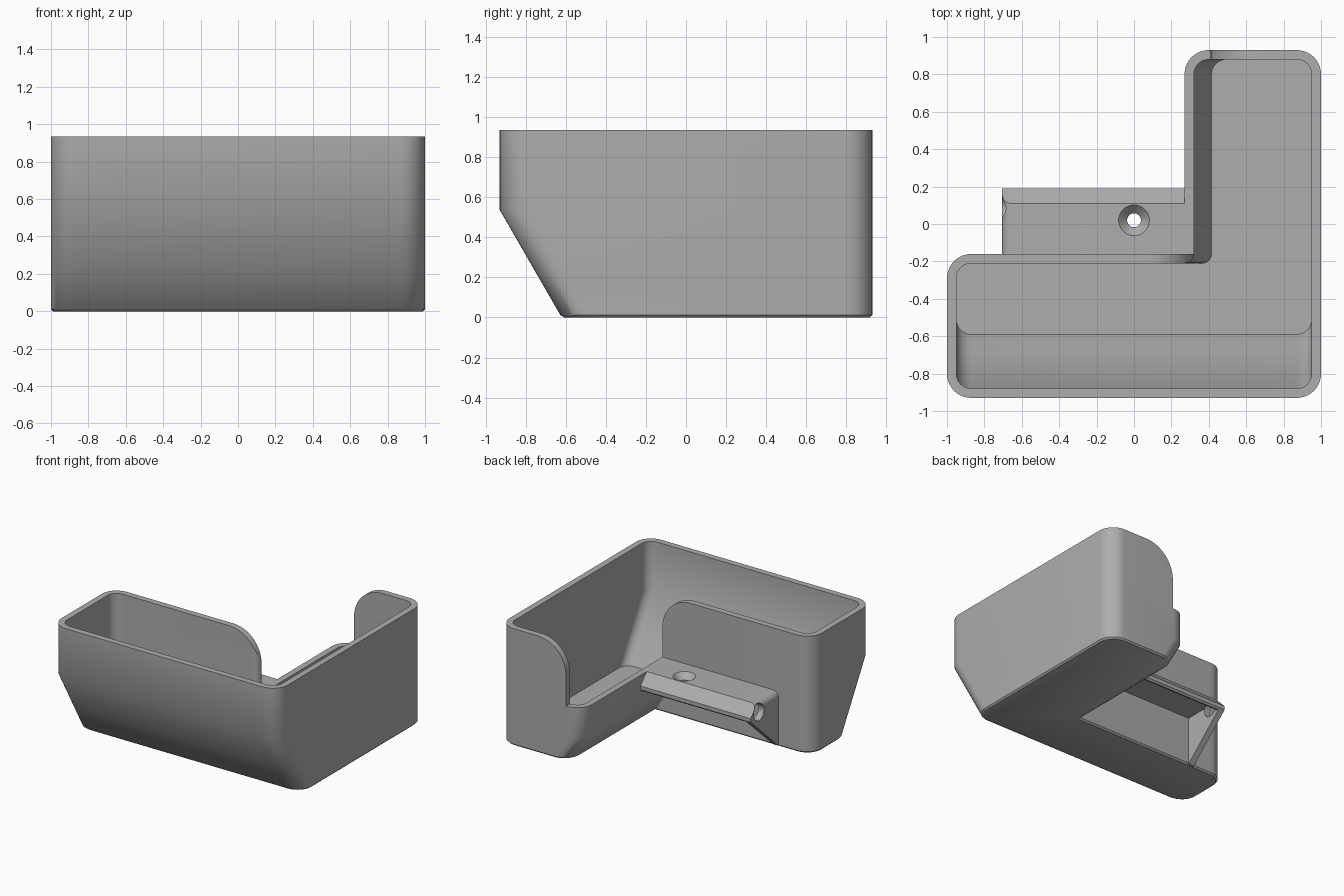
import bpy, bmesh, math
from mathutils import Vector

cube = bpy.data.objects.get("Cube")
if cube:
    bpy.data.objects.remove(cube)

grey = bpy.data.materials.new("plain_grey")
grey.use_nodes = True
grey.diffuse_color = (0.42, 0.42, 0.42, 1)
grey.node_tree.nodes["Principled BSDF"].inputs["Base Color"].default_value = grey.diffuse_color

WALL, TOP, LEDGE, LEAN = 0.05, 0.935, 0.44, math.tan(math.radians(30))
SLANT = WALL / math.cos(math.radians(30))


def make(name, bm):
    bmesh.ops.recalc_face_normals(bm, faces=bm.faces)
    mesh = bpy.data.meshes.new(name)
    bm.to_mesh(mesh)
    bm.free()
    mesh.materials.append(grey)
    obj = bpy.data.objects.new(name, mesh)
    bpy.context.collection.objects.link(obj)
    return obj


def loft(name, rings):
    bm = bmesh.new()
    loops = [[bm.verts.new(p) for p in ring] for ring in rings]
    n = len(loops[0])
    for a, b in zip(loops, loops[1:]):
        for i in range(n):
            j = (i + 1) % n
            bm.faces.new((a[i], a[j], b[j], b[i]))
    bm.faces.new(loops[0][::-1])
    bm.faces.new(loops[-1])
    return make(name, bm)


def prism(name, profile, axis, start, end):
    """Extrude a profile along x (profile is y,z) or along y (profile is x,z)."""
    place = (lambda d, a, b: (d, a, b)) if axis == "x" else (lambda d, a, b: (a, d, b))
    return loft(name, [[place(d, a, b) for a, b in profile] for d in (start, end)])


def cone(name, r1, r2, z1, z2, x, y):
    ring = lambda r, z: [(x + r * math.cos(t * math.tau / 48), y + r * math.sin(t * math.tau / 48), z)
                         for t in range(48)]
    return loft(name, [ring(r1, z1), ring(r2, z2)])


def arc(cx, cz, r, start, end, n=16):
    angles = [math.radians(start + (end - start) * i / n) for i in range(n + 1)]
    return [(cx + r * math.cos(a), cz + r * math.sin(a)) for a in angles]


def cut(obj, cutter):
    cutter.hide_render = True
    mod = obj.modifiers.new("cut", "BOOLEAN")
    mod.operation = "DIFFERENCE"
    mod.solver = "EXACT"
    mod.object = cutter
    bpy.context.view_layer.objects.active = obj
    bpy.ops.object.modifier_apply(modifier=mod.name)
    bpy.data.objects.remove(cutter)


def smooth(obj):
    bpy.ops.object.select_all(action="DESELECT")
    obj.select_set(True)
    bpy.context.view_layer.objects.active = obj
    bpy.ops.object.shade_smooth_by_angle(angle=math.radians(35))


def l_outline(z, inset, slant, round_r, nook_r, steps=10):
    """Rounded L-shaped section; the front and the inner side lean in near the floor."""
    front = max(-0.93 + inset, -0.62 - LEAN * z + slant)
    side = max(0.27 + inset, 0.385 - LEAN * z + slant)
    x0, x1, back, mid = -1 + inset, 1 - inset, 0.93 - inset, -0.16 - inset
    corners = [Vector(c) for c in ((x0, front), (x1, front), (x1, back),
                                   (side, back), (side, mid), (x0, mid))]
    points = []
    for i, c in enumerate(corners):
        r = nook_r if i == 4 else round_r
        u = (corners[i - 1] - c).normalized()
        v = (corners[(i + 1) % 6] - c).normalized()
        for k in range(steps + 1):
            t = k / steps * math.pi / 2
            p = c + u * r * (1 - math.sin(t)) + v * r * (1 - math.cos(t))
            points.append((p.x, p.y, z))
    return points


# L-shaped tray: up the outside, over the rim, down the inside
outside = [l_outline(0, 0.012, 0.012, 0.12, 0.01)]
outside += [l_outline(z, 0, 0, 0.13, 0.01) for z in (0.012, 0.199, 0.537, TOP)]
inside = [l_outline(z, WALL, SLANT, 0.08, 0.05) for z in (TOP, 0.551, 0.213, WALL)]
tray = loft("tray", outside + inside)

# Lowered inner side, with rounded wall ends
R = 0.25
cut(tray, prism("ledge_cutter",
                [(0, LEDGE), (0.41, LEDGE)] + arc(0.41 + R, TOP - R, R, 180, 90)
                + [(0.41 + R, 1.2), (0, 1.2)], "y", -0.16, 1.2))
cut(tray, prism("wall_end_cutter",
                arc(0.32 - R, TOP - R, R, 0, 90) + [(0.32 - R, 1.2), (0.45, 1.2), (0.45, TOP - R)],
                "y", -0.3, -0.1))
smooth(tray)

# Mounting bracket: top plate, sloped lip and triangular end gusset
bracket = prism("bracket", [(-0.17, 0.005), (-0.16, 0.005), (0.19, 0.325), (0.19, 0.355),
                            (0.11, LEDGE), (-0.17, LEDGE)], "x", -0.705, 0.275)
bm = bmesh.new()
bm.from_mesh(bracket.data)
edge = [e for e in bm.edges if all(v.co.x < -0.7 and v.co.z > LEDGE - 0.01 for v in e.verts)]
bmesh.ops.bevel(bm, geom=edge, offset=0.05, segments=8, profile=0.5, affect="EDGES")
bm.to_mesh(bracket.data)
bm.free()
cut(bracket, prism("cavity_cutter", [(-0.3, -0.1), (0.4, -0.1), (0.4, 0.2), (0.15, 0.325),
                                     (0.09, 0.39), (-0.3, 0.39)], "x", -0.655, 0.5))

# Countersunk screw hole and round opening in the gusset
cut(bracket, cone("screw_cutter", 0.037, 0.037, 0.3, 0.6, 0, 0.02))
cut(bracket, cone("countersink_cutter", 0.037, 0.084, 0.393, LEDGE + 0.002, 0, 0.02))
cut(bracket, prism("opening_cutter", arc(0.085, 0.365, 0.065, 0, 350, 35), "x", -0.8, -0.64))
smooth(bracket)
